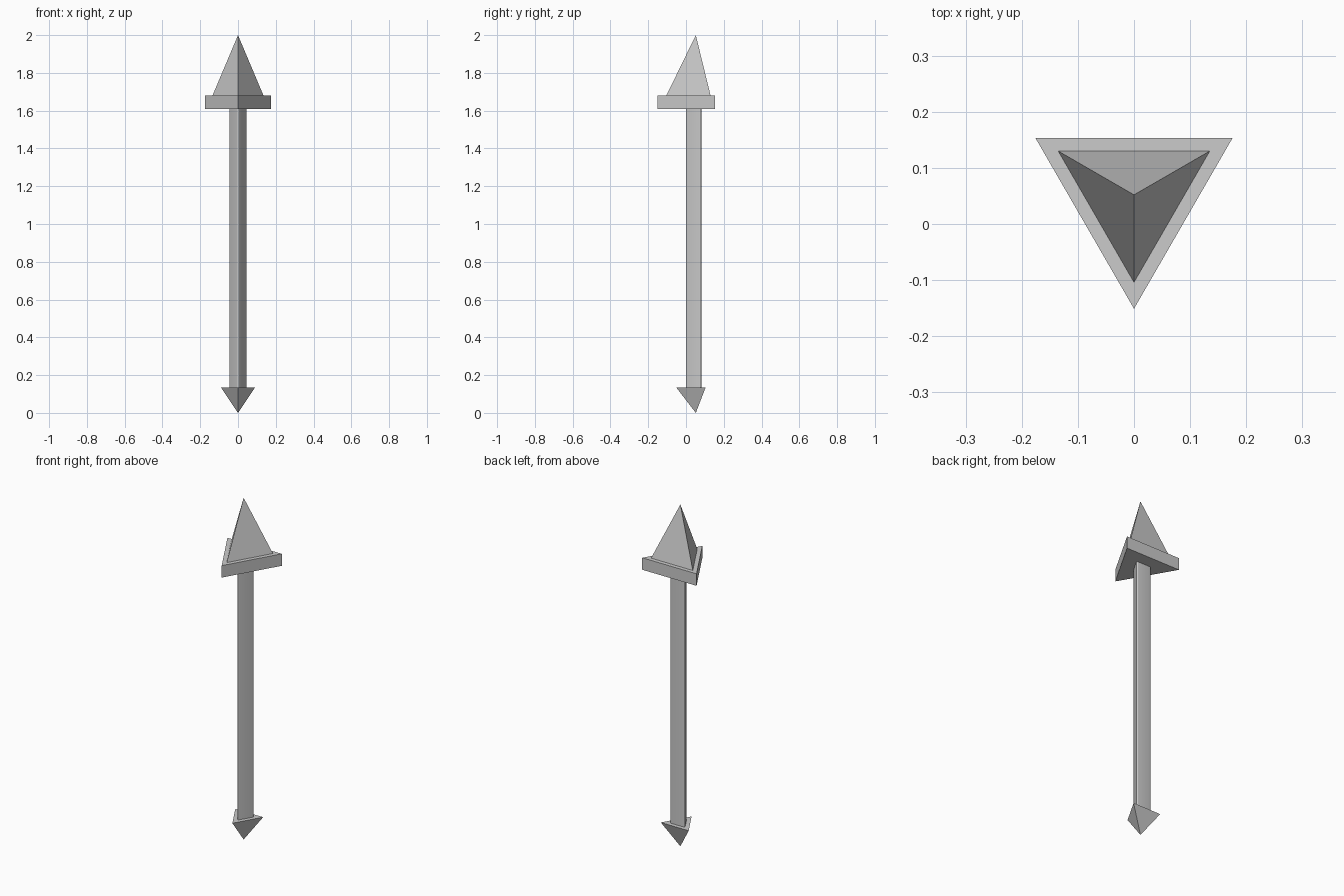
import bpy
import bmesh
from math import cos, sin, radians

AXIS_Y = 0.052  # the common axis of all the triangular parts

old = bpy.data.objects.get("Cube")
if old:
    bpy.data.objects.remove(old, do_unlink=True)

GREY = (0.6, 0.6, 0.6, 1)
grey = bpy.data.materials.new("plain grey")
grey.use_nodes = True
grey.diffuse_color = GREY
grey.node_tree.nodes["Principled BSDF"].inputs["Base Color"].default_value = GREY


def triangle(bm, radius, z):
    """Three vertices around the axis, one corner pointing to the front."""
    angles = [radians(-90 + 120 * k) for k in range(3)]
    return [bm.verts.new((radius * cos(a), AXIS_Y + radius * sin(a), z)) for a in angles]


def finish(bm, name):
    bmesh.ops.recalc_face_normals(bm, faces=bm.faces)
    mesh = bpy.data.meshes.new(name)
    bm.to_mesh(mesh)
    bm.free()
    mesh.materials.append(grey)
    obj = bpy.data.objects.new(name, mesh)
    bpy.context.collection.objects.link(obj)
    return obj


def prism(name, radius, bottom, top, rounding=0):
    bm = bmesh.new()
    low, high = triangle(bm, radius, bottom), triangle(bm, radius, top)
    bm.faces.new(low)
    bm.faces.new(high)
    for i in range(3):
        j = (i + 1) % 3
        bm.faces.new((low[i], low[j], high[j], high[i]))
    if rounding:
        uprights = [e for e in bm.edges if e.verts[0].co.z != e.verts[1].co.z]
        bmesh.ops.bevel(bm, geom=uprights, offset=rounding, segments=5,
                        profile=0.5, affect='EDGES')
    return finish(bm, name)


def pyramid(name, radius, base, tip):
    bm = bmesh.new()
    ring = triangle(bm, radius, base)
    apex = bm.verts.new((0, AXIS_Y, tip))
    bm.faces.new(ring)
    for i in range(3):
        bm.faces.new((ring[i], ring[(i + 1) % 3], apex))
    return finish(bm, name)


# Foot spike, shaft with softened corners, collar and head spike
pyramid("bottom_spike", 0.104, 0.135, 0)
shaft = prism("shaft", 0.058, 0.13, 1.615, rounding=0.012)
prism("collar", 0.203, 1.61, 1.68)
pyramid("top_spike", 0.156, 1.68, 2)

# Smooth the rounded corners of the shaft
bpy.ops.object.select_all(action='DESELECT')
shaft.select_set(True)
bpy.context.view_layer.objects.active = shaft
bpy.ops.object.shade_smooth_by_angle(angle=radians(35))
